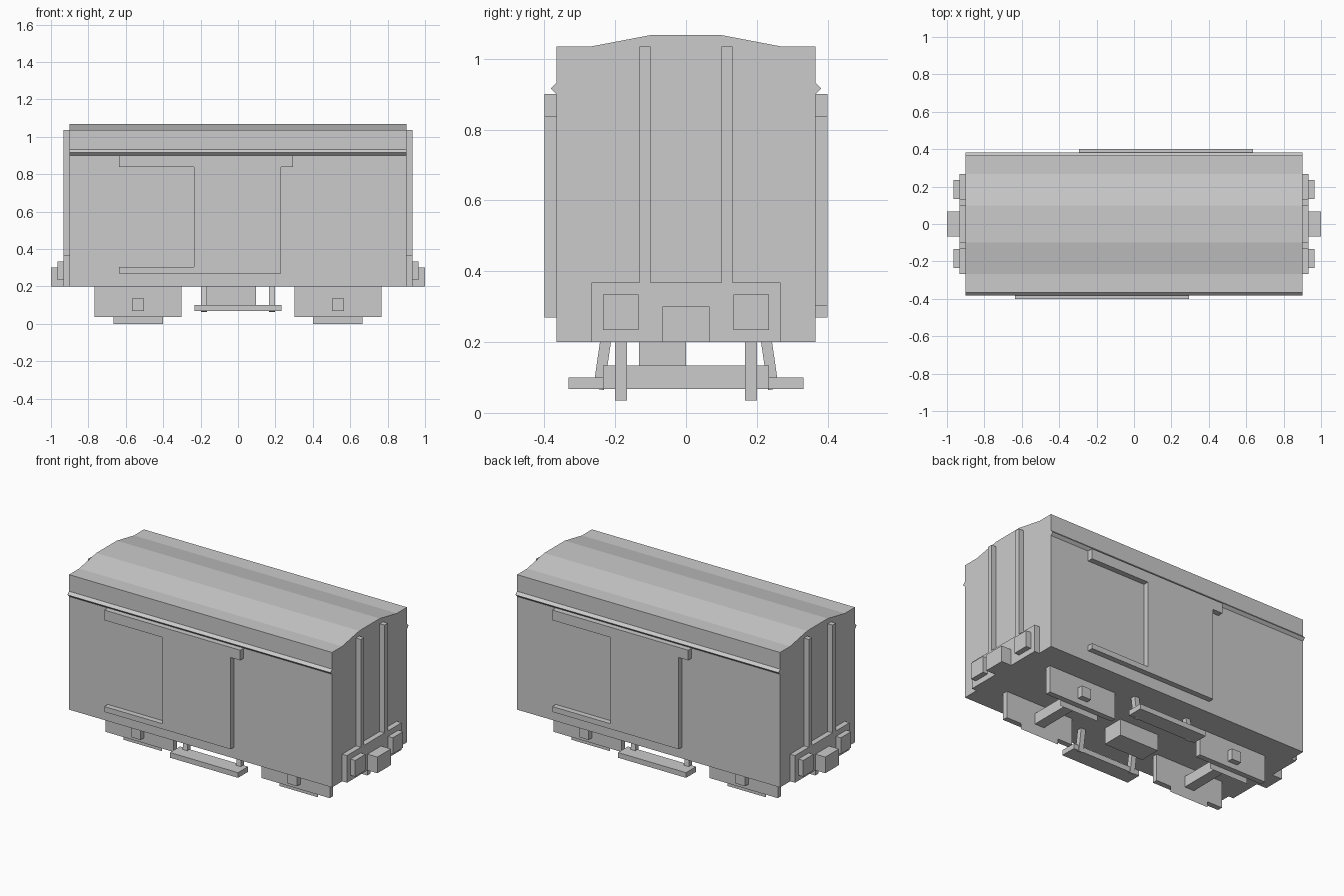
import bpy, bmesh
from mathutils import Vector

if "Cube" in bpy.data.objects:
    bpy.data.objects.remove(bpy.data.objects["Cube"])


def prism(name, pts, offset):
    """Extrude a planar 3D outline by an offset vector (None keeps a flat sheet)."""
    bm = bmesh.new()
    face = bm.faces.new([bm.verts.new(p) for p in pts])
    if offset is not None:
        new = bmesh.ops.extrude_face_region(bm, geom=[face], use_keep_orig=True)["geom"]
        for v in new:
            if isinstance(v, bmesh.types.BMVert):
                v.co += Vector(offset)
    bmesh.ops.recalc_face_normals(bm, faces=bm.faces)
    me = bpy.data.meshes.new(name)
    bm.to_mesh(me)
    bm.free()
    ob = bpy.data.objects.new(name, me)
    bpy.context.collection.objects.link(ob)
    return ob


def box(name, x0, x1, y0, y1, z0, z1):
    x0, x1 = sorted((x0, x1))
    y0, y1 = sorted((y0, y1))
    return prism(name, [(x0, y0, z0), (x1, y0, z0), (x1, y1, z0), (x0, y1, z0)],
                 (0, 0, z1 - z0))


# Body shell with rain gutters and faceted roof
half = [(0.366, 0.2), (0.366, 0.9), (0.382, 0.916), (0.366, 0.932),
        (0.366, 1.035), (0.268, 1.035), (0.1, 1.067)]
profile = half + [(-y, z) for y, z in reversed(half)]
prism("wagon_body", [(-0.9, y, z) for y, z in profile], (1.8, 0, 0))

# Sliding doors with rails, each side rotated half a turn from the other
door = [(-0.635, 0.27), (0.23, 0.27), (0.23, 0.837), (0.295, 0.837), (0.295, 0.9),
        (-0.635, 0.9), (-0.635, 0.837), (-0.235, 0.837), (-0.235, 0.303), (-0.635, 0.303)]
for s, side in ((1, "front"), (-1, "back")):
    prism("sliding_door_" + side, [(s * x, -s * 0.366, z) for x, z in door],
          (0, -s * 0.034, 0))

for sx in (-1, 1):
    # End wall fittings
    box("end_plate", sx * 0.9, sx * 0.933, -0.267, 0.267, 0.2, 0.368)
    box("coupler", sx * 0.933, sx, -0.066, 0.066, 0.2, 0.3)
    # Axle with square box ends
    box("axle", sx * 0.503, sx * 0.568, -0.234, 0.234, 0.068, 0.134)
    for sy in (-1, 1):
        box("end_post", sx * 0.9, sx * 0.933, sy * 0.1, sy * 0.132, 0.368, 1.035)
        box("buffer", sx * 0.933, sx * 0.966, sy * 0.134, sy * 0.234, 0.234, 0.334)
        # Axle guards with a thin wheel edge below the inner face
        box("axle_guard", sx * 0.302, sx * 0.768, sy * 0.167, sy * 0.2, 0.035, 0.2)
        prism("wheel_edge", [(sx * 0.402, sy * 0.167, 0), (sx * 0.666, sy * 0.167, 0),
                             (sx * 0.666, sy * 0.167, 0.035),
                             (sx * 0.402, sy * 0.167, 0.035)], None)
        # Slanted footboard brackets
        strut = [(0.212, 0.2), (0.243, 0.2), (0.262, 0.07), (0.232, 0.064)]
        prism("footboard_bracket", [(sx * 0.167, sy * y, z) for y, z in strut],
              (sx * 0.032, 0, 0))

# Footboards and underfloor equipment box
for sy in (-1, 1):
    box("footboard", -0.233, 0.233, sy * 0.234, sy * 0.332, 0.068, 0.1)
box("underfloor_box", -0.17, 0.097, -0.133, 0.0, 0.1, 0.2)
